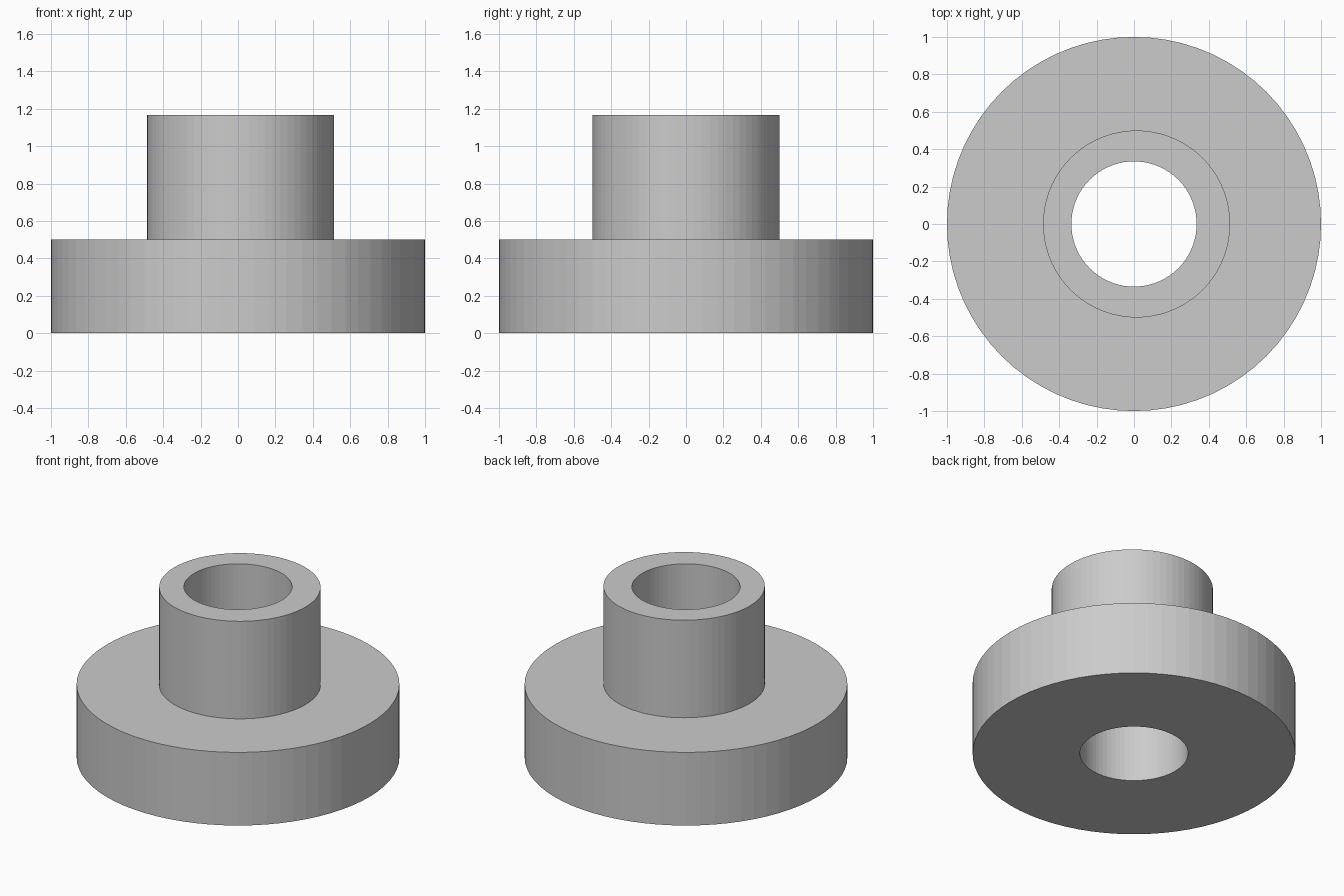
import bpy, bmesh, math

cube = bpy.data.objects.get("Cube")
if cube:
    bpy.data.objects.remove(cube, do_unlink=True)

SIDES = 72
FLANGE_TOP, COLLAR_TOP = 0.5, 1.167
COLLAR_X = 0.014  # the collar sits slightly off the bore axis

# Plain grey metal
grey = bpy.data.materials.new("grey_metal")
grey.use_nodes = True
colour = (0.6, 0.6, 0.6, 1)
grey.diffuse_color = colour
grey.node_tree.nodes["Principled BSDF"].inputs["Base Color"].default_value = colour

bm = bmesh.new()


def ring(radius, z, x=0.0):
    angles = [2 * math.pi * i / SIDES for i in range(SIDES)]
    return [bm.verts.new((x + radius * math.cos(a), radius * math.sin(a), z)) for a in angles]


# Closed section: flange, collar, then the bore back down
rings = [
    ring(1.0, 0),
    ring(1.0, FLANGE_TOP),
    ring(0.5, FLANGE_TOP, COLLAR_X),
    ring(0.5, COLLAR_TOP, COLLAR_X),
    ring(0.335, COLLAR_TOP),
    ring(0.335, 0),
]
for lower, upper in zip(rings, rings[1:] + rings[:1]):
    for i in range(SIDES):
        j = (i + 1) % SIDES
        bm.faces.new((lower[i], lower[j], upper[j], upper[i]))
bmesh.ops.recalc_face_normals(bm, faces=bm.faces)

mesh = bpy.data.meshes.new("flanged_bushing")
bm.to_mesh(mesh)
bm.free()
mesh.materials.append(grey)
bushing = bpy.data.objects.new("flanged_bushing", mesh)
bpy.context.collection.objects.link(bushing)
